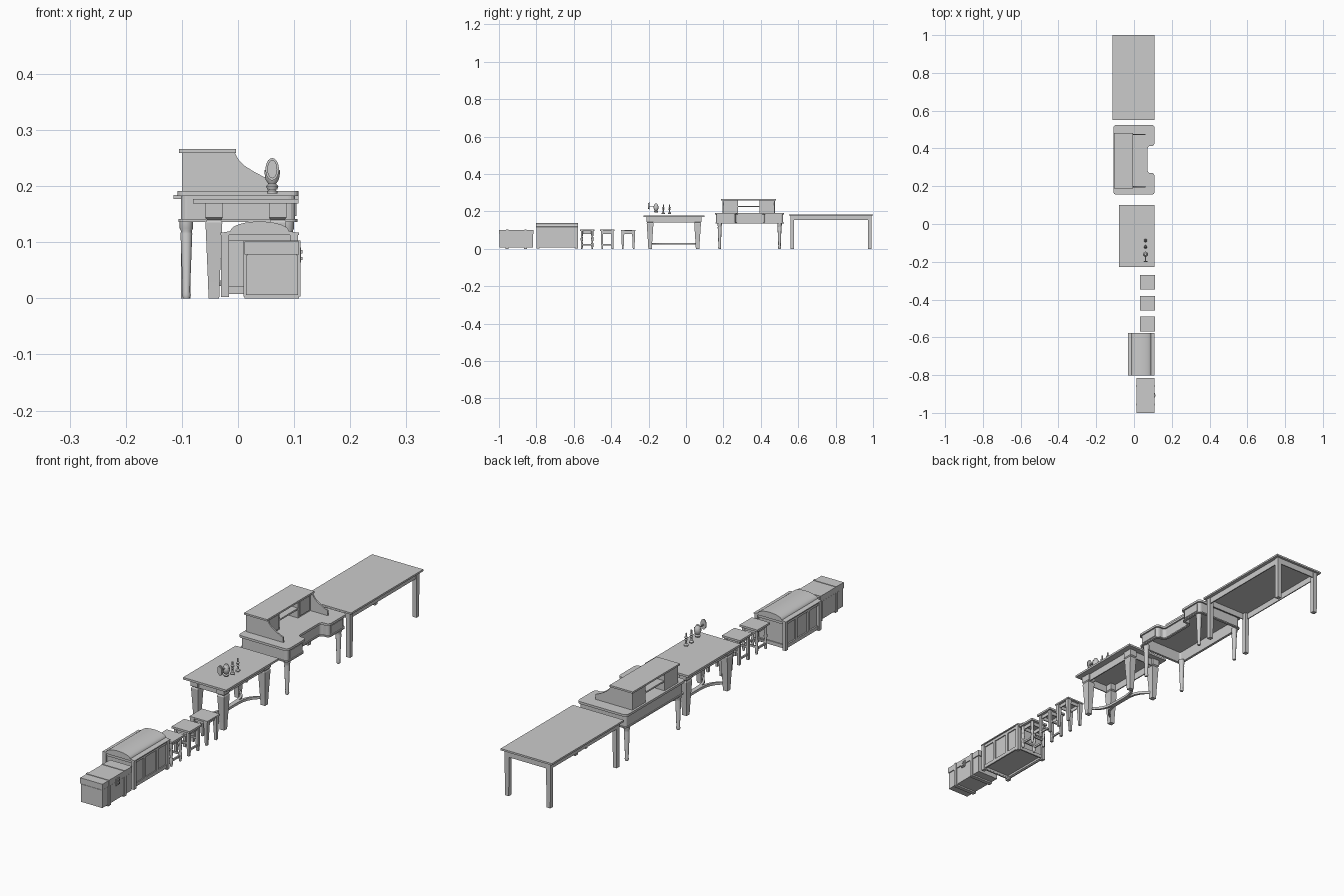
import bpy, bmesh, math
from mathutils import Vector

if "Cube" in bpy.data.objects:
    bpy.data.objects.remove(bpy.data.objects["Cube"])


def finish(name, bm, smooth=False):
    bmesh.ops.recalc_face_normals(bm, faces=bm.faces)
    me = bpy.data.meshes.new(name)
    bm.to_mesh(me)
    bm.free()
    ob = bpy.data.objects.new(name, me)
    bpy.context.collection.objects.link(ob)
    if smooth:
        bpy.ops.object.select_all(action='DESELECT')
        ob.select_set(True)
        bpy.context.view_layer.objects.active = ob
        bpy.ops.object.shade_smooth_by_angle(angle=math.radians(40))
    return ob


def loft(name, rings, smooth=False):
    """Skin through equal-sized rings of points and cap the ends."""
    bm = bmesh.new()
    vs = [[bm.verts.new(p) for p in r] for r in rings]
    n = len(vs[0])
    for a, b in zip(vs, vs[1:]):
        for i in range(n):
            bm.faces.new((a[i], a[(i + 1) % n], b[(i + 1) % n], b[i]))
    bm.faces.new(vs[0])
    bm.faces.new(vs[-1])
    return finish(name, bm, smooth)


def rect(cx, cy, wx, wy, z):
    return [(cx + a * wx / 2, cy + b * wy / 2, z) for a, b in ((-1, -1), (1, -1), (1, 1), (-1, 1))]


def box(name, x0, x1, y0, y1, z0, z1):
    c = ((x0 + x1) / 2, (y0 + y1) / 2, x1 - x0, y1 - y0)
    return loft(name, [rect(*c, z0), rect(*c, z1)])


def lathe(name, cx, cy, prof, n=12):
    return loft(name, [[(cx + r * math.cos(2 * math.pi * i / n), cy + r * math.sin(2 * math.pi * i / n), z)
                        for i in range(n)] for r, z in prof], True)


def prism(name, pts, axis, d0, d1, rnd=0, wall=0, smooth=False):
    """Extrude an outline along an axis; rnd rounds corners, wall makes an open ring."""
    put = {'z': lambda u, v, d: (u, v, d), 'y': lambda u, v, d: (u, d, v), 'x': lambda u, v, d: (d, u, v)}[axis]
    bm = bmesh.new()
    bm.faces.new([bm.verts.new(put(u, v, d0)) for u, v in pts])
    if rnd:
        bmesh.ops.bevel(bm, geom=bm.verts[:], offset=rnd, segments=4, profile=0.5, affect='VERTICES')
    base = bm.faces[:]
    r = bmesh.ops.extrude_face_region(bm, geom=base, use_keep_orig=True)
    top = [g for g in r['geom'] if isinstance(g, bmesh.types.BMFace)]
    bmesh.ops.translate(bm, verts=[g for g in r['geom'] if isinstance(g, bmesh.types.BMVert)],
                        vec=Vector(put(0, 0, d1 - d0)))
    if wall:
        bmesh.ops.delete(bm, geom=base + top, context='FACES')
    ob = finish(name, bm, smooth)
    if wall:
        m = ob.modifiers.new("wall", 'SOLIDIFY')
        m.thickness = wall
        m.offset = -1
    return ob


def ring_outline(x0, x1, y0, y1):
    return [(x0, y0), (x1, y0), (x1, y1), (x0, y1)]


def corners(x0, x1, y0, y1):
    return [(x, y) for x in (x0, x1) for y in (y0, y1)]


# Long dining table
box("dining_top", -0.115, 0.108, 0.55, 1.0, 0.177, 0.184)
prism("dining_apron", ring_outline(-0.1, 0.094, 0.56, 0.99), 'z', 0.153, 0.178, wall=0.006)
for x, y in corners(-0.093, 0.088, 0.568, 0.982):
    loft("dining_leg", [rect(x, y, 0.017, 0.017, 0), rect(x, y, 0.018, 0.018, 0.177)])


# Writing desk with a cut-away front
def desk_outline(g):
    return [(-0.108 + g, 0.155 + g), (0.108 - g, 0.155 + g), (0.108 - g, 0.27 - g), (0.072 - g, 0.27 - g),
            (0.072 - g, 0.413 + g), (0.108 - g, 0.413 + g), (0.108 - g, 0.525 - g), (-0.108 + g, 0.525 - g)]


prism("desk_top", desk_outline(0), 'z', 0.182, 0.191, rnd=0.014)
prism("desk_apron", desk_outline(0.006), 'z', 0.138, 0.183, rnd=0.012, wall=0.005)
prism("desk_trim", desk_outline(0.002), 'z', 0.136, 0.141, rnd=0.014, wall=0.01)
for y0, y1 in ((0.175, 0.253), (0.43, 0.507)):
    box("desk_drawer", 0.1, 0.104, y0, y1, 0.147, 0.177)
for x, y in corners(-0.092, 0.088, 0.18, 0.5):
    lathe("desk_leg", x, y, [(0.006, 0), (0.008, 0.006), (0.0065, 0.012), (0.0105, 0.115), (0.0095, 0.12),
                             (0.012, 0.125), (0.012, 0.14)])

# Hutch: cap, curved side panels, two cupboards and an open shelf
box("hutch_cap", -0.105, -0.004, 0.188, 0.482, 0.259, 0.266)
side = [(-0.1, 0.19), (0.062, 0.19), (0.06, 0.211), (0.045, 0.217), (0.028, 0.226), (0.012, 0.236),
        (0.001, 0.247), (-0.006, 0.26), (-0.1, 0.26)]
for y in (0.194, 0.471):
    prism("hutch_side", side, 'y', y, y + 0.006)
for y0, y1 in ((0.199, 0.277), (0.394, 0.472)):
    box("hutch_cupboard", -0.1, -0.014, y0, y1, 0.19, 0.26)
    box("hutch_door", -0.014, -0.011, y0 + 0.008, y1 - 0.008, 0.197, 0.253)
box("hutch_shelf", -0.098, -0.014, 0.276, 0.395, 0.224, 0.23)

# Work table with tapered legs and curved stretcher
cx, cy = 0.014, -0.065
box("work_top", -0.08, 0.108, -0.228, 0.1, 0.169, 0.177)
prism("work_apron", ring_outline(-0.053, 0.081, -0.205, 0.075), 'z', 0.14, 0.17, wall=0.006)
for x, y in corners(-0.043, 0.071, -0.192, 0.062):
    s, t = (1 if x < cx else -1), (1 if y < cy else -1)
    loft("work_leg", [rect(x, y, 0.019, 0.019, 0), rect(x, y, 0.021, 0.022, 0.03),
                      rect(x, y, 0.03, 0.036, 0.135), rect(x, y, 0.025, 0.03, 0.14),
                      rect(x, y, 0.031, 0.04, 0.144), rect(x, y, 0.031, 0.04, 0.17)])
ts = [i / 8 - 1 for i in range(17)]
for s in (-1, 1):
    path = [(cx + s * (0.004 + 0.053 * abs(t) ** 4), cy + 0.127 * t) for t in ts]
    prism("work_stretcher", [(x - 0.005, y) for x, y in path] + [(x + 0.005, y) for x, y in reversed(path)],
          'z', 0.022, 0.032)

# Wall lamp and two candlesticks floating just above the work table
ox = 0.061


def oval(cz, a, b, n=20):
    return [(ox + a * math.cos(2 * math.pi * i / n), cz + b * math.sin(2 * math.pi * i / n)) for i in range(n)]


prism("lamp_plate", oval(0.23, 0.012, 0.02), 'y', -0.199, -0.195, smooth=True)
prism("lamp_rim", oval(0.23, 0.009, 0.016), 'y', -0.202, -0.198, smooth=True)
box("lamp_arm", ox - 0.002, ox + 0.002, -0.197, -0.16, 0.226, 0.23)
box("lamp_pin", 0.047, 0.075, -0.162, -0.158, 0.226, 0.229)
lathe("lamp_cup", ox, -0.16, [(0.009, 0.194), (0.011, 0.2), (0.007, 0.204), (0.012, 0.212), (0.014, 0.225),
                              (0.01, 0.233), (0.006, 0.241)])
for y in (-0.121, -0.088):
    lathe("candlestick", ox, y, [(0.009, 0.187), (0.009, 0.191), (0.004, 0.195), (0.003, 0.205), (0.006, 0.209),
                                 (0.003, 0.213), (0.007, 0.219), (0.003, 0.223), (0.003, 0.236)])

# Three stools: plain, square-legged with stretchers, turned with stretchers
for k, y in enumerate((-0.309, -0.42, -0.529)):
    sx = 0.071
    box("stool_seat", sx - 0.039, sx + 0.039, y - 0.039, y + 0.039, 0.094, 0.1 + 0.002 * (k > 0))
    d, w = (0.029, 0.009) if k == 0 else (0.028, 0.01)
    prism("stool_apron", ring_outline(sx - d, sx + d, y - d, y + d), 'z', 0.08, 0.095, wall=0.005)
    for x, yy in corners(sx - d, sx + d, y - d, y + d):
        if k == 2:
            lathe("stool_leg", x, yy, [(0.004, 0), (0.006, 0.012), (0.006, 0.03), (0.004, 0.036), (0.007, 0.05),
                                       (0.005, 0.066), (0.006, 0.072), (0.006, 0.095)], 10)
        else:
            top = 0.016 if k == 0 else 0.011
            loft("stool_leg", [rect(x, yy, w, w, 0), rect(x, yy, top, top, 0.08), rect(x, yy, top, top, 0.095)])
    if k:
        for s in (-d, d):
            box("stool_rail_side", sx + s - 0.003, sx + s + 0.003, y - d, y + d, 0.018, 0.025)
            box("stool_rail_end", sx - d, sx + d, y + s - 0.003, y + s + 0.003, 0.045 - 0.02 * (k - 1),
                0.052 - 0.02 * (k - 1))

# Large domed chest: panelled frame, open underneath
x0, x1, y0, y1 = -0.03, 0.107, -0.8, -0.578
prism("chest_panels", ring_outline(x0 + 0.009, x1 - 0.007, y0 + 0.008, y1 - 0.008), 'z', 0.012, 0.114, wall=0.003)
box("chest_floor", x0 + 0.01, x1 - 0.008, y0 + 0.01, y1 - 0.01, 0.02, 0.024)
for x, y in corners(x0 + 0.007, x1 - 0.007, y0 + 0.008, y1 - 0.008):
    box("chest_post", x - 0.007, x + 0.007, y - 0.008, y + 0.008, 0.002, 0.117)
for z0, z1 in ((0.008, 0.022), (0.102, 0.114)):
    prism("chest_rail", ring_outline(x0 + 0.003, x1 - 0.003, y0 + 0.004, y1 - 0.004), 'z', z0, z1, wall=0.008)
for x in (x0 + 0.003, x1 - 0.01):
    for y in (-0.727, -0.651):
        box("chest_stile", x, x + 0.007, y - 0.006, y + 0.006, 0.02, 0.104)
lid = [(x0 - 0.001, 0.113), (x1 + 0.002, 0.113), (x1 + 0.002, 0.117), (x1 - 0.006, 0.118)]
lid += [(0.0385 + 0.052 * math.cos(math.pi * i / 12), 0.12 + 0.017 * math.sin(math.pi * i / 12)) for i in range(13)]
lid += [(x0 + 0.007, 0.118), (x0 - 0.001, 0.117)]
prism("chest_lid", lid, 'y', y0 - 0.001, y1 + 0.001, smooth=True)

# Small strapped chest with latch
box("small_chest_body", 0.014, 0.107, -0.998, -0.817, 0.006, 0.076)
box("small_chest_lid", 0.012, 0.109, -1.0, -0.815, 0.078, 0.101)
box("small_chest_seam", 0.016, 0.105, -0.996, -0.819, 0.074, 0.08)
for y in (-0.956, -0.858):
    box("small_chest_strap", 0.01, 0.111, y - 0.006, y + 0.006, 0.003, 0.103)
    box("strap_foot", 0.012, 0.109, y - 0.008, y + 0.008, 0, 0.008)
box("latch_plate", 0.108, 0.112, -0.918, -0.896, 0.064, 0.091)
for z in (0.068, 0.08):
    box("latch_catch", 0.111, 0.115, -0.912, -0.902, z, z + 0.006)
